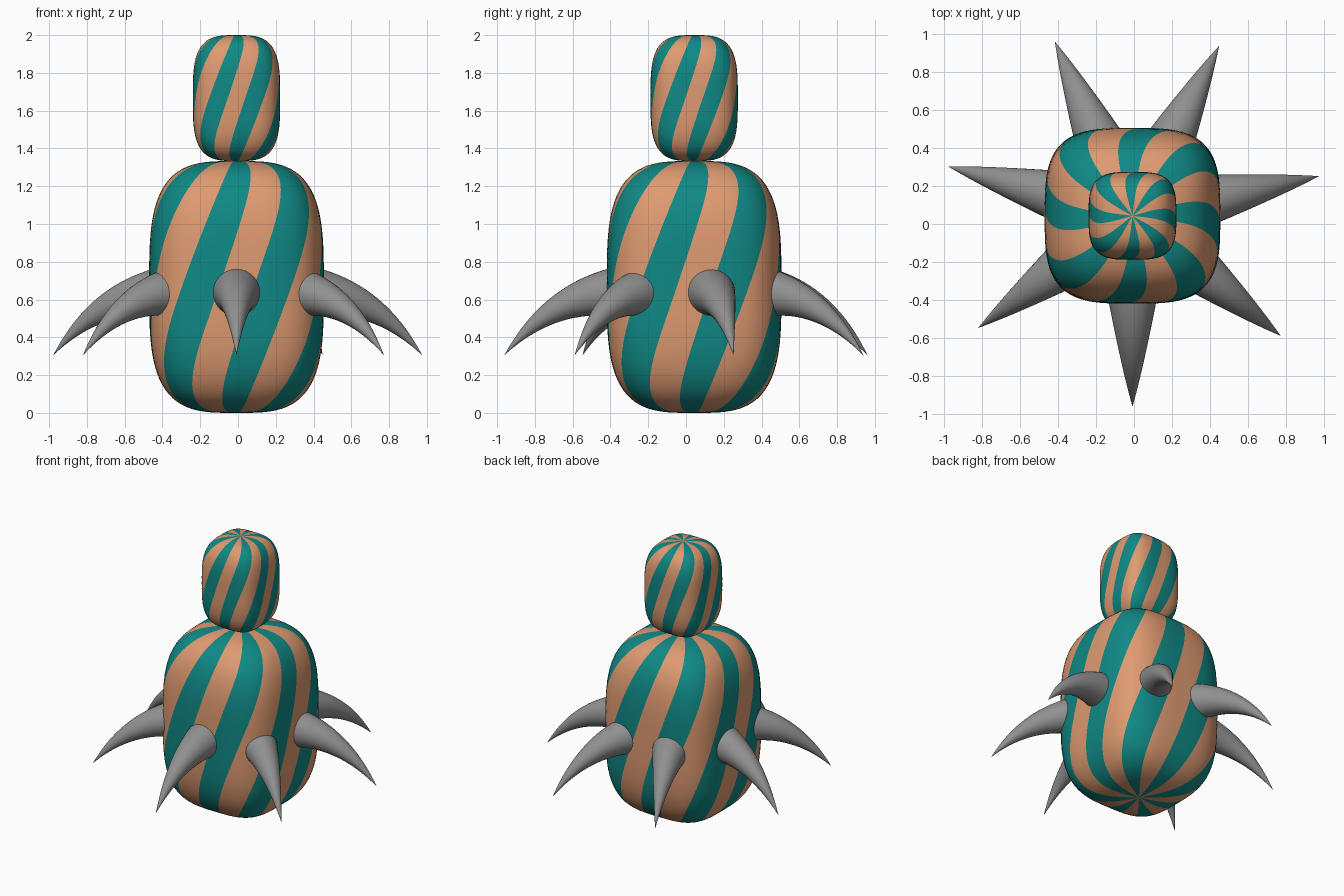
import bpy, bmesh, math
from mathutils import Vector

if "Cube" in bpy.data.objects:
    bpy.data.objects.remove(bpy.data.objects["Cube"])


def material(name, rgb):
    m = bpy.data.materials.new(name)
    m.diffuse_color = (*rgb, 1.0)
    m.use_nodes = True
    m.node_tree.nodes["Principled BSDF"].inputs["Base Color"].default_value = m.diffuse_color
    return m


TEAL = material("teal", (0.005, 0.25, 0.235))
ORANGE = material("soft_orange", (0.73, 0.325, 0.165))
GREY = material("grey", (0.28, 0.28, 0.28))

CX, CY = -0.008, 0.043      # axis of the body
N = 3.4                     # squareness of the rounded shapes


def squircle(a):
    """Radius of a unit superellipse in direction a."""
    return (abs(math.cos(a)) ** N + abs(math.sin(a)) ** N) ** (-1 / N)


def make_object(name, bm, mats):
    bmesh.ops.recalc_face_normals(bm, faces=bm.faces)
    for f in bm.faces:
        f.smooth = True
    me = bpy.data.meshes.new(name)
    bm.to_mesh(me)
    bm.free()
    for m in mats:
        me.materials.append(m)
    ob = bpy.data.objects.new(name, me)
    bpy.context.collection.objects.link(ob)
    return ob


def striped_block(name, half_width, half_height, zc, stripes=8, twist=math.radians(54)):
    """Rounded block whose mesh columns spiral upward, so stripes follow the edges."""
    per_band, rows = 6, 64
    cols = stripes * 2 * per_band
    band = math.pi / stripes
    start = -math.pi / 2 + 1.5 * band - band / 2   # left edge of a teal band at mid height
    start -= band / 2 * 0
    bm = bmesh.new()
    rings = []
    for i in range(1, rows):
        p = -math.pi / 2 + math.pi * i / rows
        r = squircle(p)
        h, z = r * math.cos(p), r * math.sin(p)
        ring = []
        for j in range(cols):
            a = start - band / 2 + 2 * math.pi * j / cols + twist * z / 2
            d = squircle(a) * h * half_width
            ring.append(bm.verts.new((CX + d * math.cos(a), CY + d * math.sin(a),
                                      zc + z * half_height)))
        rings.append(ring)
    low = bm.verts.new((CX, CY, zc - half_height))
    high = bm.verts.new((CX, CY, zc + half_height))
    for j in range(cols):
        k = (j + 1) % cols
        faces = [bm.faces.new((low, rings[0][k], rings[0][j])),
                 bm.faces.new((high, rings[-1][j], rings[-1][k]))]
        for a, b in zip(rings, rings[1:]):
            faces.append(bm.faces.new((a[j], a[k], b[k], b[j])))
        for f in faces:
            f.material_index = (j // per_band) % 2
    return make_object(name, bm, [TEAL, ORANGE])


def horn(name, angle):
    """Cone swept along a curve that droops toward its tip."""
    p0, p1, p2 = Vector((0.40, 0.64)), Vector((0.76, 0.62)), Vector((1.005, 0.305))
    out = Vector((math.cos(angle), math.sin(angle), 0))
    side = Vector((-out.y, out.x, 0))
    up = Vector((0, 0, 1))
    origin = Vector((CX, CY, 0))
    steps, segs = 20, 32
    bm = bmesh.new()
    rings = []
    for i in range(steps):
        t = i / steps
        c = p0 * (1 - t) ** 2 + p1 * 2 * t * (1 - t) + p2 * t * t
        d = ((p1 - p0) * (1 - t) + (p2 - p1) * t).normalized()
        normal = out * -d.y + up * d.x
        centre = origin + out * c.x + up * c.y
        r = 0.135 * (1 - t)
        rings.append([bm.verts.new(centre + r * (side * math.cos(q) + normal * math.sin(q)))
                      for q in (2 * math.pi * s / segs for s in range(segs))])
    tip = bm.verts.new(origin + out * p2.x + up * p2.y)
    bm.faces.new(rings[0])
    for s in range(segs):
        k = (s + 1) % segs
        for a, b in zip(rings, rings[1:]):
            bm.faces.new((a[s], a[k], b[k], b[s]))
        bm.faces.new((rings[-1][s], rings[-1][k], tip))
    return make_object(name, bm, [GREY])


# Large body and the half-size block on top
striped_block("body", 0.4625, 0.6667, 0.6667)
striped_block("head", 0.2313, 0.3333, 1.6667)

# Ring of drooping horns
for i in range(7):
    horn(f"horn_{i + 1}", math.radians(-90 + 51 * i))
